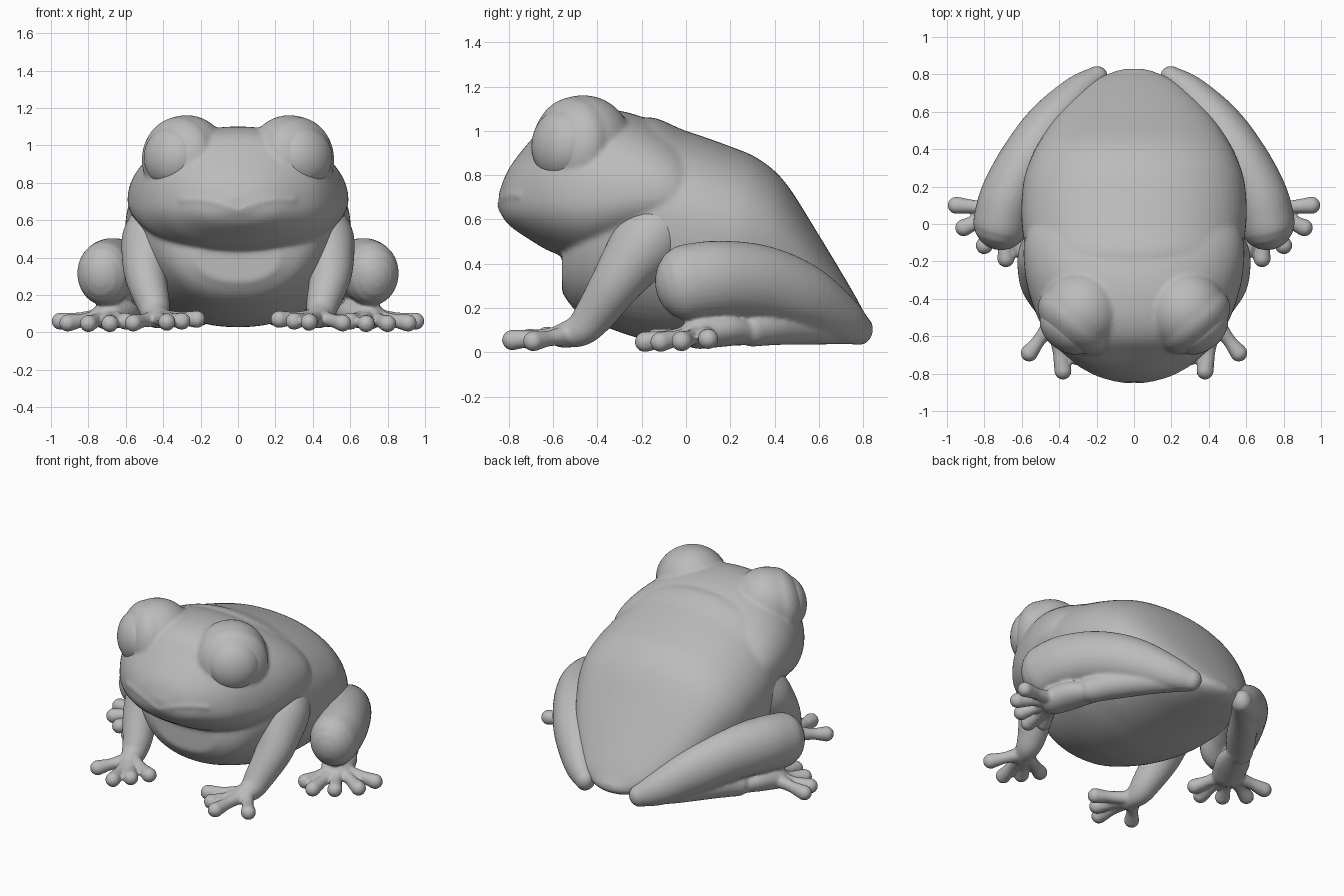
import bpy, bmesh, math
from mathutils import Matrix, Vector
from mathutils.bvhtree import BVHTree

cube = bpy.data.objects.get("Cube")
if cube:
    bpy.data.objects.remove(cube, do_unlink=True)

skin = bpy.data.materials.new("grey_skin")
skin.use_nodes = True
skin.diffuse_color = (0.5, 0.5, 0.5, 1)
skin.node_tree.nodes["Principled BSDF"].inputs["Base Color"].default_value = (0.5, 0.5, 0.5, 1)


def spline(keys, steps=6):
    """Smooth curve of tuples passing through the keys."""
    k = [keys[0]] + list(keys) + [keys[-1]]
    out = []
    for i in range(1, len(k) - 2):
        for j in range(steps):
            t = j / steps
            out.append(tuple(
                0.5 * (2 * b + (c - a) * t + (2 * a - 5 * b + 4 * c - d) * t * t
                       + (3 * b - a - 3 * c + d) * t ** 3)
                for a, b, c, d in zip(*k[i - 1:i + 3])))
    return out + [tuple(keys[-1])]


def loft(bm, rings):
    """Bridge a list of point rings and close both ends."""
    rows = [[bm.verts.new(p) for p in ring] for ring in rings]
    n = len(rows[0])
    faces = [bm.faces.new(rows[0][::-1]), bm.faces.new(rows[-1])]
    for a, b in zip(rows, rows[1:]):
        for i in range(n):
            j = (i + 1) % n
            faces.append(bm.faces.new((a[i], a[j], b[j], b[i])))
    bmesh.ops.recalc_face_normals(bm, faces=faces)


def trunk(bm, sections, middle, power, n=64):
    """Loft along y from (y, half width, bottom, top) sections."""
    rings = []
    for y, w, lo, hi in spline(sections):
        mid = lo + middle * (hi - lo)
        ring = []
        for i in range(n):
            a = 2 * math.pi * i / n
            c, s = math.cos(a), math.sin(a)
            x = math.copysign(abs(c) ** (2 / power), c) * w
            z = abs(s) ** (2 / power)
            ring.append((x, y, mid + z * (hi - mid) if s > 0 else mid - z * (mid - lo)))
        rings.append(ring)
    loft(bm, rings)


def tube(bm, keys, side=1, tall=1.0, n=32):
    """Round-ended limb through (x, y, z, radius) keys."""
    pts = spline([(side * x, y, z, r) for x, y, z, r in keys])
    pos = [Vector(p[:3]) for p in pts]
    rad = [p[3] for p in pts]
    t0 = (pos[1] - pos[0]).normalized()
    t1 = (pos[-1] - pos[-2]).normalized()
    caps = [math.radians(d) for d in (15, 35, 55, 72, 85)]
    rows = [(pos[0] - t0 * rad[0] * math.sin(a), t0, rad[0] * math.cos(a)) for a in caps[::-1]]
    for i, p in enumerate(pos):
        t = pos[min(i + 1, len(pos) - 1)] - pos[max(i - 1, 0)]
        rows.append((p, t.normalized(), rad[i]))
    rows += [(pos[-1] + t1 * rad[-1] * math.sin(a), t1, rad[-1] * math.cos(a)) for a in caps]
    rings = []
    for p, t, r in rows:
        u = t.cross(Vector((0, 0, 1))).normalized()
        v = u.cross(t)
        rings.append([p + u * r * math.cos(2 * math.pi * i / n)
                      + v * r * tall * math.sin(2 * math.pi * i / n) for i in range(n)])
    loft(bm, rings)


def lens(bm, centre, radius, depth, side):
    """Ellipsoid flattened along the direction the eye looks."""
    look = Vector((side * 0.62, -0.76, 0.12)).to_track_quat('Z', 'Y').to_matrix().to_4x4()
    place = Matrix.Translation((side * centre[0], *centre[1:]))
    bmesh.ops.create_uvsphere(bm, u_segments=40, v_segments=24, radius=1,
                              matrix=place @ look @ Matrix.Diagonal((radius, radius, depth, 1)))


def digit(bm, root, tip, side):
    """Thin toe swelling into a round pad."""
    a, b = Vector(root), Vector(tip)
    tube(bm, [(*a, 0.05), (*a.lerp(b, 0.55), 0.036), (*a.lerp(b, 0.82), 0.041), (*b, 0.047)], side)


def finish(bm, name, voxel=None, smooth=4):
    mesh = bpy.data.meshes.new(name)
    bm.to_mesh(mesh)
    bm.free()
    mesh.materials.append(skin)
    for p in mesh.polygons:
        p.use_smooth = True
    ob = bpy.data.objects.new(name, mesh)
    bpy.context.collection.objects.link(ob)
    if voxel:
        fuse = ob.modifiers.new("fuse", 'REMESH')
        fuse.mode = 'VOXEL'
        fuse.voxel_size = voxel
        fuse.use_smooth_shade = True
        soft = ob.modifiers.new("soften", 'SMOOTH')
        soft.factor = 0.5
        soft.iterations = smooth


# Torso and head
body = bmesh.new()
trunk(body, [(-.56, .22, .27, .5), (-.5, .36, .19, .7), (-.4, .46, .13, .9),
             (-.2, .56, .06, 1.06), (0, .6, .03, 1.0), (.2, .595, .03, .93),
             (.33, .56, .035, .872), (.45, .5, .04, .765), (.6, .395, .045, .53),
             (.75, .235, .06, .28), (.81, .12, .08, .17), (.83, .05, .1, .14)], 0.56, 2.15)
trunk(body, [(-.845, .07, .64, .72), (-.8, .22, .575, .83), (-.7, .37, .505, .96),
             (-.6, .46, .45, 1.06), (-.45, .535, .41, 1.1), (-.25, .585, .45, 1.08),
             (-.05, .575, .52, .99), (.12, .45, .6, .85)], 0.4, 2.15)

# Mouth ridge laid on the face
tree = BVHTree.FromBMesh(body)
lip = []
for i in range(-6, 7):
    x = i * 0.05
    z = 0.655 + 0.055 * math.sin(min(abs(x) / 0.24, 1.25) * math.pi / 2)
    hit = tree.ray_cast(Vector((x, -2, z)), Vector((0, 1, 0)))[0]
    lip.append((hit.x, hit.y + 0.008, hit.z, 0.015))
tube(body, lip)

# Eye mounds and flatter lids
for side in (1, -1):
    lens(body, (.275, -.465, .94), .222, .222, side)
    lens(body, (.322, -.52, .935), .22, .14, side)
finish(body, "body", 0.012, 7)

for side, label in ((1, "left"), (-1, "right")):
    # Eyeball
    eye = bmesh.new()
    lens(eye, (.357, -.56, .94), .163, .118, side)
    finish(eye, "eye_" + label)

    # Front leg with four fingers
    leg = bmesh.new()
    tube(leg, [(.42, -.09, .59, .15), (.463, -.18, .49, .16), (.488, -.26, .39, .134),
               (.49, -.33, .29, .112), (.455, -.42, .16, .09), (.44, -.48, .1, .075),
               (.42, -.56, .075, .055)], side)
    for tip in ((.56, -.69, .05), (.38, -.785, .055), (.3, -.71, .06), (.22, -.63, .07)):
        digit(leg, (.43, -.52, .08), tip, side)
    finish(leg, "front_leg_" + label, 0.01, 5)

    # Hind leg: folded thigh, shin, foot and five toes
    leg = bmesh.new()
    tube(leg, [(.71, .01, .315, .15), (.672, .15, .33, .15), (.575, .34, .315, .145),
               (.45, .53, .25, .13), (.3, .7, .15, .095), (.2, .785, .1, .06)], side, 1.16)
    tube(leg, [(.2, .775, .09, .055), (.35, .62, .115, .08), (.5, .42, .125, .092),
               (.59, .3, .105, .08)], side)
    tube(leg, [(.58, .29, .09, .075), (.635, .18, .105, .105), (.69, .07, .09, .1)], side, 0.75)
    for tip in ((.95, .1, .06), (.91, -.02, .05), (.8, -.115, .047),
                (.685, -.185, .047), (.6, -.14, .06)):
        digit(leg, (.69, .08, .09), tip, side)
    finish(leg, "hind_leg_" + label, 0.01, 5)
